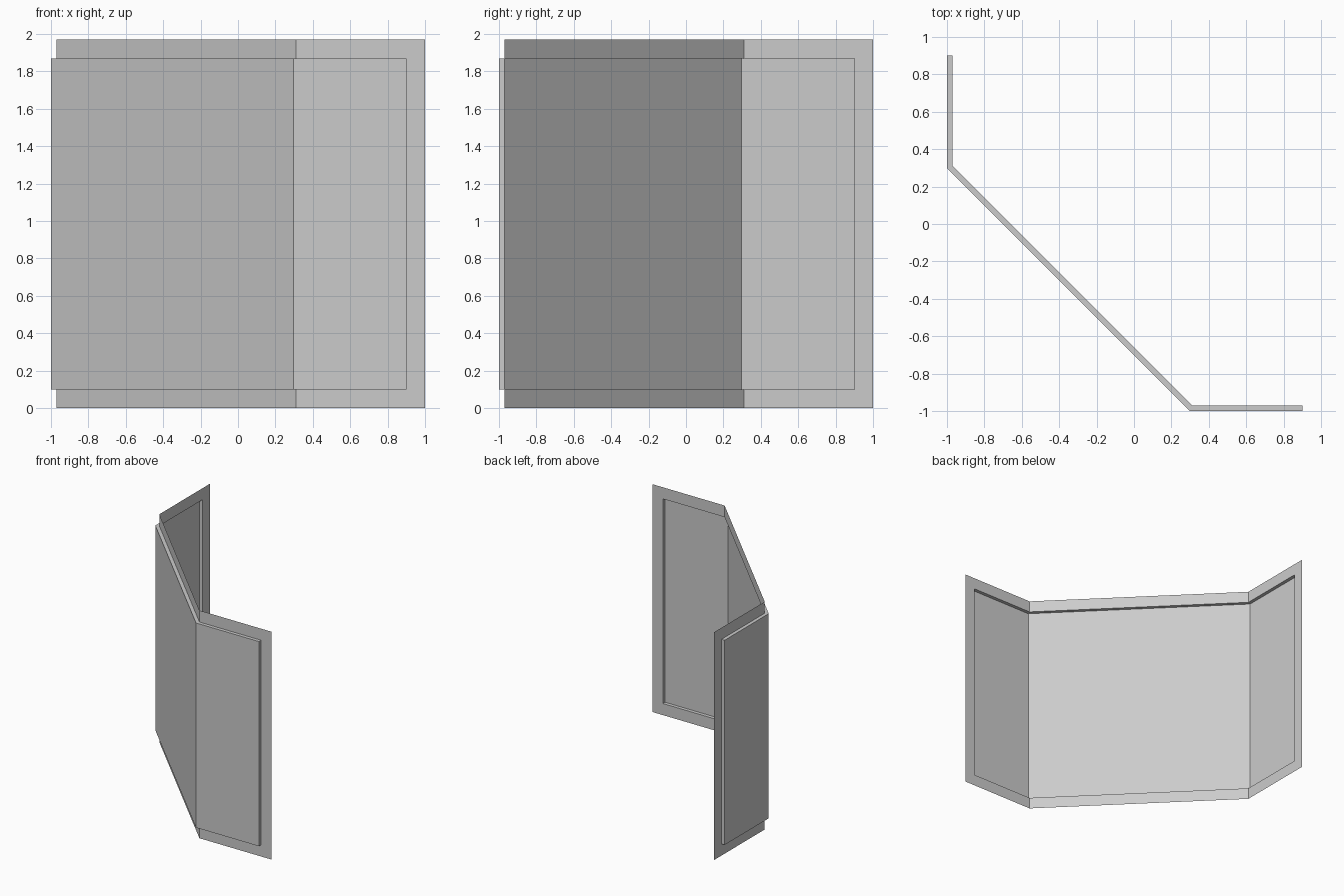
import bpy
import bmesh
from mathutils import Vector

cube = bpy.data.objects.get("Cube")
if cube:
    bpy.data.objects.remove(cube, do_unlink=True)

HEIGHT, RIM, DEPTH = 1.97, 0.10, 0.03
END, BEND = 1.0, 0.31          # path extent and fold position
BACK = -END + DEPTH            # plane of the thin rim sheet
FOLD = BEND - 0.012            # mitred fold on the raised skin

# Plan paths of the folded screen: rim sheet, and the pressed-out skin
rim_path = [(END, BACK), (END - RIM, BACK), (BEND, BACK),
            (BACK, BEND), (BACK, END - RIM), (BACK, END)]
skin_path = [(END - RIM, -END), (FOLD, -END), (-END, FOLD), (-END, END - RIM)]
levels = [0, RIM, HEIGHT - RIM, HEIGHT]

# Single plain grey
grey = bpy.data.materials.new("plain_grey")
colour = (0.6, 0.6, 0.6, 1)
grey.diffuse_color = colour
grey.use_nodes = True
bsdf = next(n for n in grey.node_tree.nodes if n.type == 'BSDF_PRINCIPLED')
bsdf.inputs["Base Color"].default_value = colour


def grid(bm, path, heights):
    """Columns of vertices standing on a plan path."""
    return [[bm.verts.new(Vector((x, y, z))) for z in heights] for x, y in path]


def make_object(name, bm):
    mesh = bpy.data.meshes.new(name)
    bm.to_mesh(mesh)
    bm.free()
    mesh.materials.append(grey)
    obj = bpy.data.objects.new(name, mesh)
    bpy.context.collection.objects.link(obj)


bm = bmesh.new()
rim = grid(bm, rim_path, levels)
skin = grid(bm, skin_path, levels[1:3])

# Thin rim sheet around the open middle
for i in range(len(rim) - 1):
    for j in range(3):
        if j == 1 and 0 < i < len(rim) - 2:
            continue
        a, b = rim[i], rim[i + 1]
        bm.faces.new((a[j], a[j + 1], b[j + 1], b[j]))

# Raised skin with its top and bottom walls
for i in range(len(skin) - 1):
    a, b = skin[i], skin[i + 1]
    c, d = rim[i + 1], rim[i + 2]
    bm.faces.new((a[0], a[1], b[1], b[0]))
    bm.faces.new((a[1], c[2], d[2], b[1]))
    bm.faces.new((a[0], b[0], d[1], c[1]))

# End walls of the raised skin
for s, r in ((skin[0], rim[1]), (skin[-1], rim[-2])):
    bm.faces.new((s[0], s[1], r[2], r[1]))

bmesh.ops.recalc_face_normals(bm, faces=bm.faces)
if sum(f.normal.y * f.calc_area() for f in bm.faces) > 0:
    bmesh.ops.reverse_faces(bm, faces=bm.faces)
make_object("folded_screen_panel", bm)
